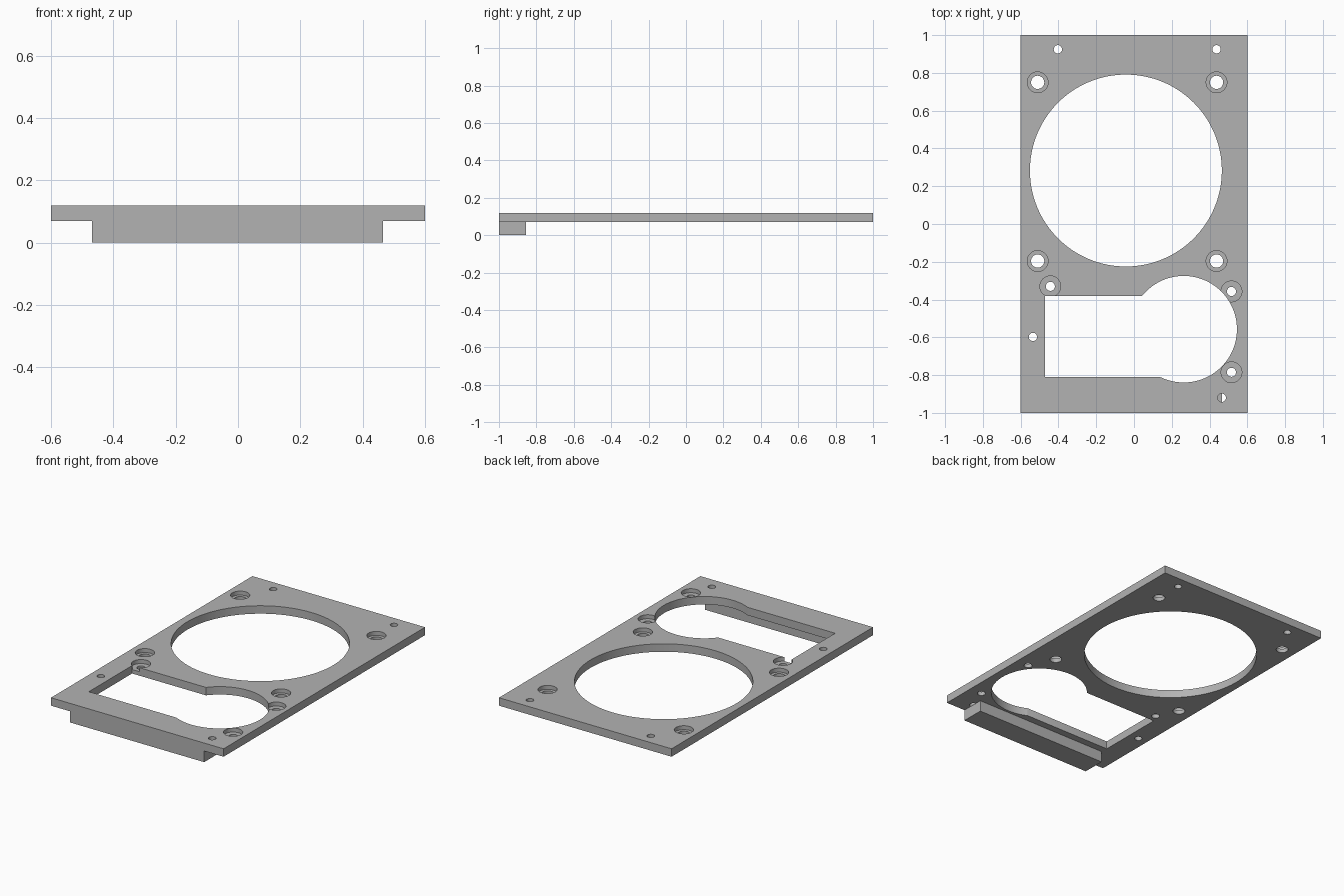
import bpy

default_cube = bpy.data.objects.get("Cube")
if default_cube:
    bpy.data.objects.remove(default_cube, do_unlink=True)

TOP, UNDER = 0.12, 0.07        # plate faces
BORE_FLOOR = 0.095             # floor of the screw head recesses

grey = bpy.data.materials.new("plain grey")
grey.use_nodes = True
colour = (0.45, 0.45, 0.45, 1)
grey.diffuse_color = colour
grey.node_tree.nodes["Principled BSDF"].inputs["Base Color"].default_value = colour


def box(name, x0, x1, y0, y1, z0, z1):
    bpy.ops.mesh.primitive_cube_add(
        size=1, location=((x0 + x1) / 2, (y0 + y1) / 2, (z0 + z1) / 2))
    ob = bpy.context.object
    ob.name = name
    ob.scale = (x1 - x0, y1 - y0, z1 - z0)
    bpy.ops.object.transform_apply(location=False, rotation=False, scale=True)
    ob.data.materials.append(grey)
    return ob


def cut(target, cutter):
    """Subtract the cutter from the target, then discard it."""
    cutter.hide_render = True
    mod = target.modifiers.new("cut", 'BOOLEAN')
    mod.operation = 'DIFFERENCE'
    mod.solver = 'EXACT'
    mod.object = cutter
    bpy.context.view_layer.objects.active = target
    bpy.ops.object.modifier_apply(modifier=mod.name)
    bpy.data.objects.remove(cutter, do_unlink=True)


def drill(target, x, y, radius, floor=0.0, sides=48):
    """Round hole from above the plate down to the floor height."""
    ceiling = TOP + 0.05
    bpy.ops.mesh.primitive_cylinder_add(
        vertices=sides, radius=radius, depth=ceiling - floor,
        location=(x, y, (ceiling + floor) / 2))
    cutter = bpy.context.object
    cutter.data.materials.append(grey)
    cut(target, cutter)


# Flat mounting plate
plate = box("mounting_plate", -0.6, 0.6, -1, 1, UNDER, TOP)

# Large round opening, and the keyhole opening in front of it
drill(plate, -0.043, 0.283, 0.508, sides=128)
drill(plate, 0.263, -0.557, 0.282, sides=128)
cut(plate, box("slot_cutter", -0.47, 0.263, -0.81, -0.38, 0, 0.2))

# Recessed screw holes: four wide ones, three narrow ones
wide = [(x, y) for x in (-0.51, 0.437) for y in (0.75, -0.196)]
narrow = [(-0.443, -0.33), (0.516, -0.357), (0.516, -0.785)]
for spots, radius in ((wide, 0.035), (narrow, 0.024)):
    for x, y in spots:
        drill(plate, x, y, 0.055, BORE_FLOOR)
        drill(plate, x, y, radius)

# Plain pin holes
for x, y in [(-0.403, 0.925), (0.437, 0.925), (-0.535, -0.598), (0.465, -0.92)]:
    drill(plate, x, y, 0.022, sides=32)

# Rail under the front edge
rail = box("front_rail", -0.468, 0.465, -1, -0.855, 0, UNDER)

for ob in (plate, rail):
    bpy.ops.object.select_all(action='DESELECT')
    ob.select_set(True)
    bpy.context.view_layer.objects.active = ob
    bpy.ops.object.shade_smooth_by_angle()
